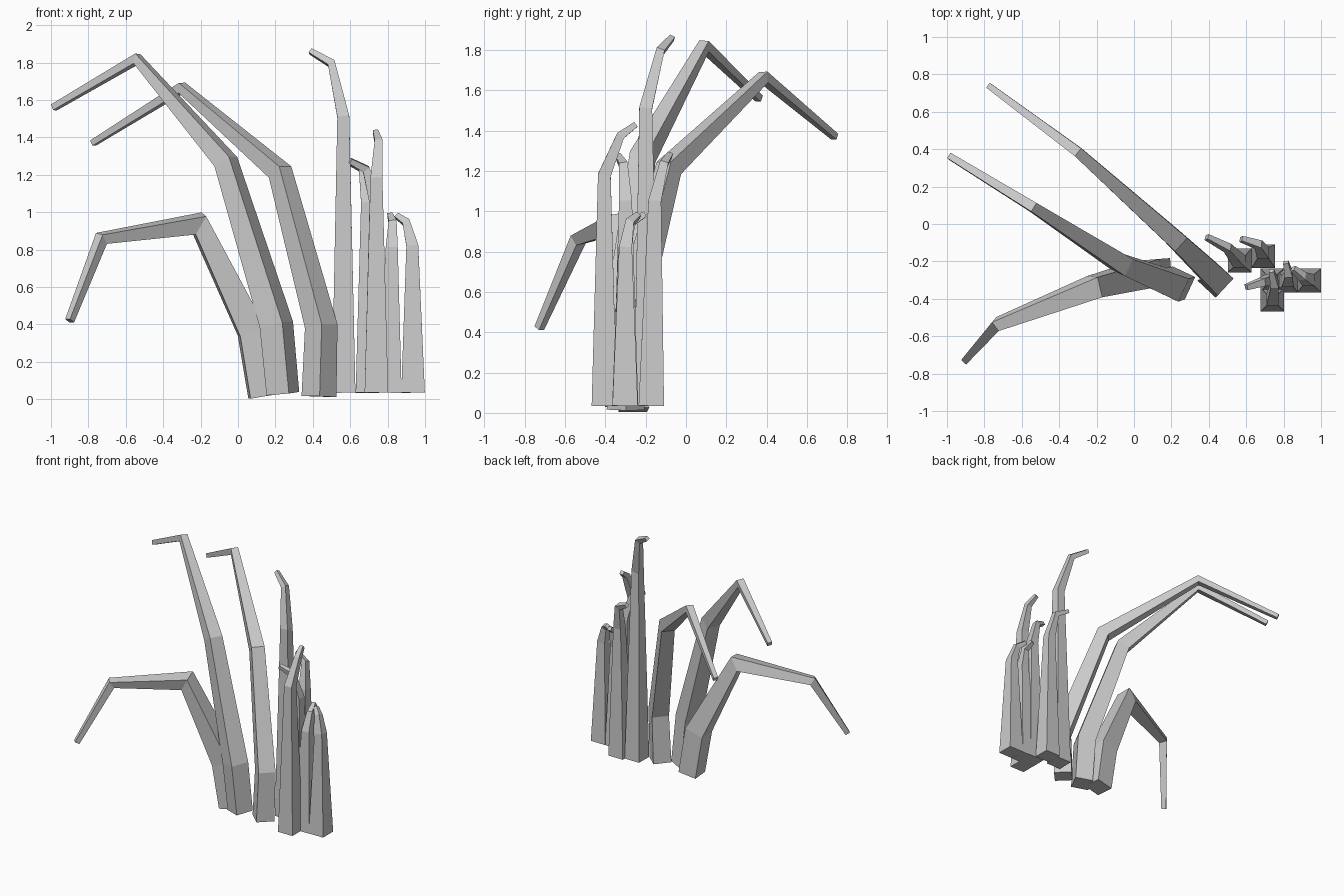
import bpy, bmesh, math
from mathutils import Vector


def blade(name, path, halves, spin=0.0):
    """Square tapered tube swept along a bent path, mitred at each bend, capped."""
    pts = [Vector(p) for p in path]
    segs = [(b - a).normalized() for a, b in zip(pts, pts[1:])]
    u = Vector((math.cos(spin), math.sin(spin), 0))
    prev = Vector((0, 0, 1))
    bm = bmesh.new()
    rings = []
    for i, (p, h) in enumerate(zip(pts, halves)):
        t = (segs[max(i - 1, 0)] + segs[min(i, len(segs) - 1)]).normalized()
        u = prev.rotation_difference(t) @ u
        v = t.cross(u)
        prev = t
        rings.append([bm.verts.new(p + h * (a * u + b * v))
                      for a, b in ((-1, -1), (1, -1), (1, 1), (-1, 1))])
    for r, s in zip(rings, rings[1:]):
        for k in range(4):
            n = (k + 1) % 4
            bm.faces.new((r[k], r[n], s[n], s[k]))
    bm.faces.new(rings[0][::-1])
    bm.faces.new(rings[-1])
    bmesh.ops.recalc_face_normals(bm, faces=bm.faces)
    me = bpy.data.meshes.new(name)
    bm.to_mesh(me)
    bm.free()
    bpy.context.collection.objects.link(bpy.data.objects.new(name, me))


# Three long arching blades
blade("arch_blade_tall",
      [(0.24, -0.315, 0.03), (0.205, -0.325, 0.40), (-0.065, -0.215, 1.27),
       (-0.54, 0.09, 1.82), (-0.985, 0.362, 1.56)],
      [0.066, 0.068, 0.05, 0.027, 0.017], math.radians(-25))
blade("arch_blade_back",
      [(0.433, -0.30, 0.015), (0.445, -0.295, 0.39), (0.225, -0.085, 1.215),
       (-0.30, 0.385, 1.665), (-0.775, 0.738, 1.37)],
      [0.066, 0.062, 0.048, 0.027, 0.016], math.radians(-43))
blade("arch_blade_low",
      [(0.13, -0.258, 0.015), (0.075, -0.265, 0.36), (-0.21, -0.335, 0.94),
       (-0.73, -0.535, 0.86), (-0.90, -0.728, 0.42)],
      [0.070, 0.073, 0.056, 0.030, 0.018], math.radians(5))

# Six upright blades with hooked tips: base, shoulder, knee, tip
uprights = [
    ((0.565, -0.195), (0.563, -0.20, 1.51), (0.50, -0.128, 1.795), (0.388, -0.07, 1.86)),
    ((0.692, -0.172), (0.69, -0.155, 1.05), (0.665, -0.11, 1.235), (0.572, -0.08, 1.28)),
    ((0.740, -0.300), (0.735, -0.30, 1.05), (0.685, -0.31, 1.23), (0.60, -0.338, 1.275)),
    ((0.740, -0.405), (0.74, -0.405, 1.18), (0.752, -0.325, 1.375), (0.735, -0.25, 1.43)),
    ((0.812, -0.303), (0.822, -0.305, 0.81), (0.827, -0.27, 0.945), (0.812, -0.205, 0.985)),
    ((0.936, -0.302), (0.932, -0.30, 0.82), (0.90, -0.28, 0.945), (0.85, -0.238, 0.98)),
]
for i, (base, shoulder, knee, tip) in enumerate(uprights):
    blade(f"upright_blade_{i + 1}", [(*base, 0.035), shoulder, knee, tip],
          [0.063, 0.032, 0.021, 0.014])
